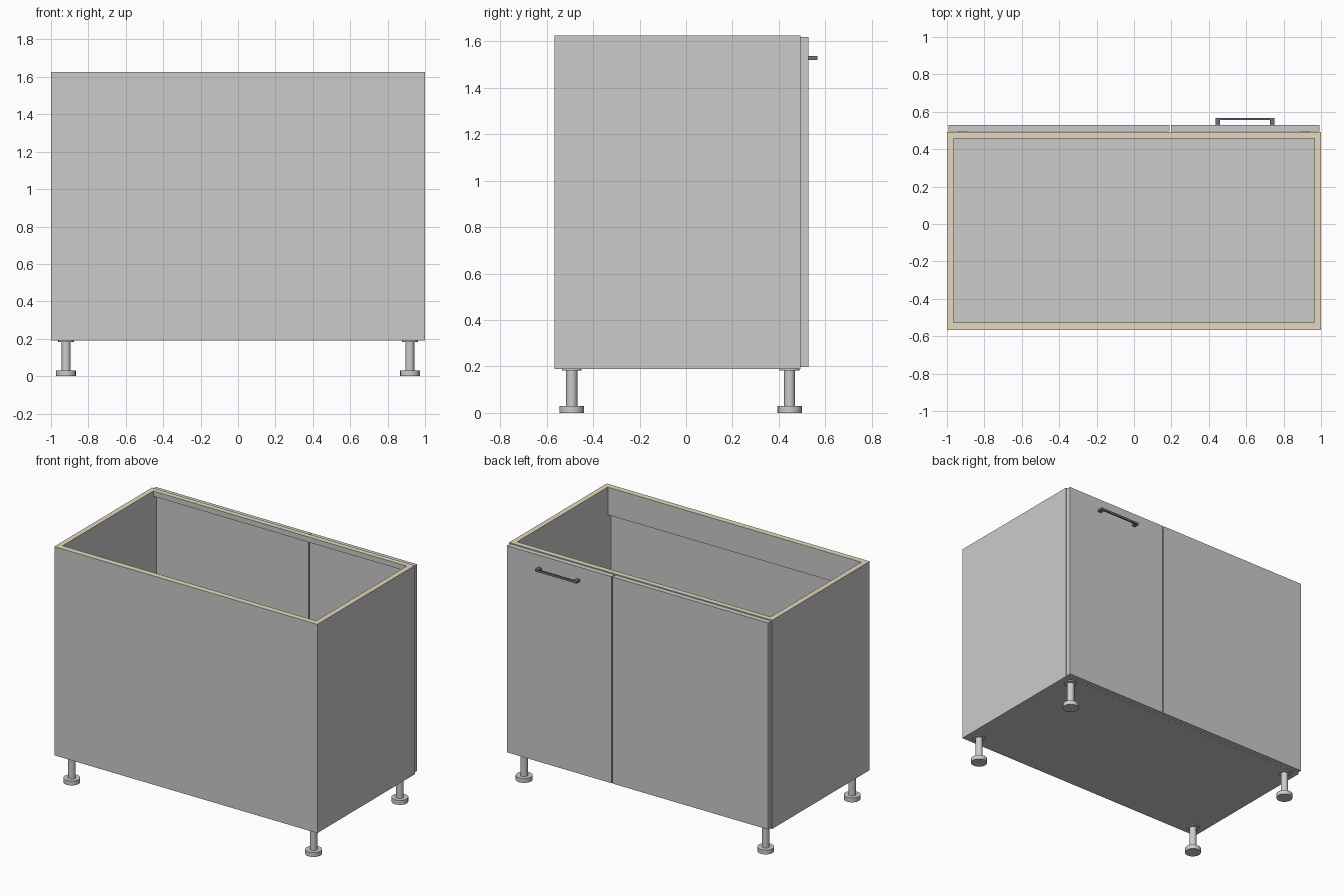
import bpy, bmesh, math
from mathutils import Matrix, Vector

if "Cube" in bpy.data.objects:
    bpy.data.objects.remove(bpy.data.objects["Cube"])


def material(name, color):
    m = bpy.data.materials.new(name)
    m.diffuse_color = color
    m.use_nodes = True
    m.node_tree.nodes["Principled BSDF"].inputs["Base Color"].default_value = m.diffuse_color
    return m


GREY = material("board_grey", (0.6, 0.6, 0.6, 1))
CREAM = material("raw_edge", (0.78, 0.69, 0.52, 1))
DARK = material("handle_dark", (0.16, 0.17, 0.18, 1))


def finish(name, bm, mats=()):
    mesh = bpy.data.meshes.new(name)
    bm.to_mesh(mesh)
    bm.free()
    for m in mats:
        mesh.materials.append(m)
    ob = bpy.data.objects.new(name, mesh)
    bpy.context.collection.objects.link(ob)
    return ob


def add_box(bm, lo, hi):
    lo, hi = Vector(lo), Vector(hi)
    mat = Matrix.Translation((lo + hi) / 2) @ Matrix.Diagonal((*(hi - lo), 1))
    bmesh.ops.create_cube(bm, size=1, matrix=mat)


def panel(name, lo, hi, raw_top=False):
    """Flat board, optionally with an uncovered cream top edge."""
    bm = bmesh.new()
    add_box(bm, lo, hi)
    if not raw_top:
        return finish(name, bm)
    for f in bm.faces:
        f.material_index = int(f.normal.z > 0.5)
    return finish(name, bm, (GREY, CREAM))


T = 0.036                              # board thickness
Y0, Y1 = -0.567, 0.493                 # carcass depth
Z0, Z1 = 0.19, 1.625                   # carcass height
ZB = Z0 + T
XI = 1 - T

# Carcass, open behind the doors below the flat rail
panel("bottom_panel", (-1, Y0, Z0), (1, Y1, ZB))
panel("left_side", (-1, Y0 + 0.006, ZB), (-XI, Y1, Z1), True)
panel("right_side", (XI, Y0 + 0.006, ZB), (1, Y1, Z1), True)
panel("thin_wall", (-1, Y0, ZB), (1, Y0 + 0.006, Z1), True)
panel("wide_rail", (-XI, Y0 + 0.006, Z1 - 0.19), (XI, Y0 + 0.04, Z1), True)
panel("door_side_rail", (-XI, Y1 - 0.036, Z1 - T), (XI, Y1, Z1), True)

# Door, filler strip and fixed blind panel
for name, xa, xb in (("door", 0.197, 0.993),
                     ("filler_strip", 0.0, 0.189),
                     ("blind_panel", -0.993, 0.0)):
    panel(name, (xa, Y1 + 0.001, 0.198), (xb, 0.528, 1.618))

# Handle: two posts and a bar
bm = bmesh.new()
for x in (0.436, 0.728):
    add_box(bm, (x, 0.528, 1.52), (x + 0.024, 0.567, 1.536))
add_box(bm, (0.46, 0.556, 1.521), (0.728, 0.567, 1.535))
finish("handle", bm, (DARK,))

# Adjustable feet: pad, stem and mounting plate
for sx, side in ((-1, "left"), (1, "right")):
    for y, end in ((-0.492, "front"), (0.446, "back")):
        bm = bmesh.new()
        for r, za, zb in ((0.053, 0, 0.03),
                          (0.024, 0.03, 0.183),
                          (0.043, 0.183, Z0)):
            mat = Matrix.Translation((sx * 0.919, y, (za + zb) / 2))
            bmesh.ops.create_cone(bm, cap_ends=True, segments=16, radius1=r,
                                  radius2=r, depth=zb - za, matrix=mat)
        foot = finish(f"{end}_{side}_foot", bm)
        bpy.ops.object.select_all(action='DESELECT')
        foot.select_set(True)
        bpy.context.view_layer.objects.active = foot
        bpy.ops.object.shade_smooth_by_angle(angle=math.radians(40))
